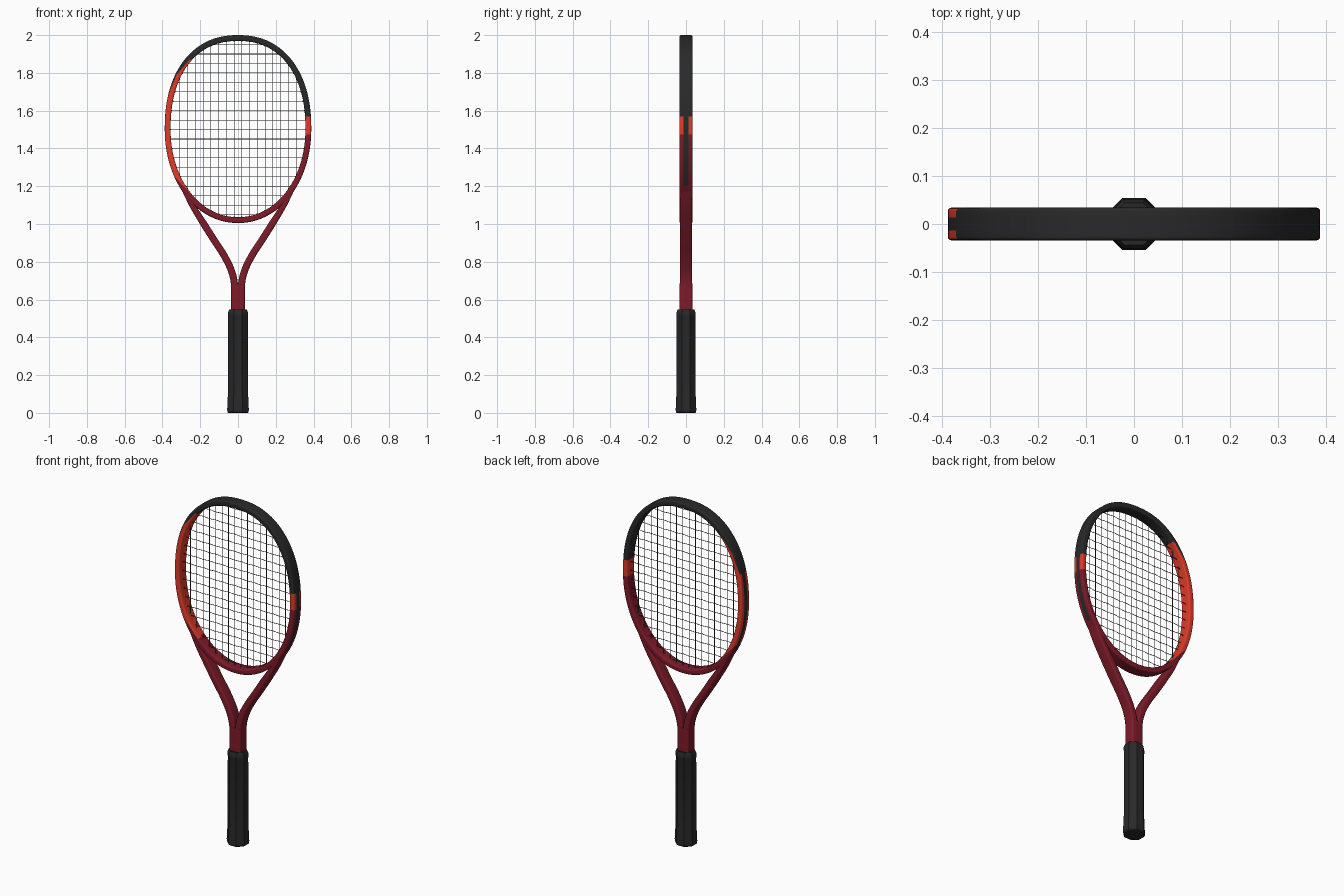
import bpy, bmesh, math
from mathutils import Vector

if "Cube" in bpy.data.objects:
    bpy.data.objects.remove(bpy.data.objects["Cube"])


def material(name, rgb):
    m = bpy.data.materials.new(name)
    m.use_nodes = True
    m.diffuse_color = (*rgb, 1)
    bsdf = m.node_tree.nodes["Principled BSDF"]
    bsdf.inputs["Base Color"].default_value = (*rgb, 1)
    bsdf.inputs["Roughness"].default_value = 0.6
    return m


BLACK = material("charcoal black", (0.022, 0.022, 0.022))
MAROON = material("dark red", (0.21, 0.011, 0.022))
ORANGE = material("orange red", (0.74, 0.045, 0.022))
STRING = material("string grey", (0.09, 0.09, 0.085))

# Head outline: centre height, half width and half height of the rim's middle line
ZC, A, B, HALF = 1.5025, 0.3725, 0.482, 0.0155
FULL_TOP, FULL_BOTTOM = 2.25, 2.05


def fullness(z):
    return FULL_TOP if z > ZC else FULL_BOTTOM


def half_width(z):
    p = fullness(z)
    return A * (1 - abs((z - ZC) / B) ** p) ** (1 / p)


def half_height(x, p):
    return B * (1 - abs(x / A) ** p) ** (1 / p)


def make_object(name, bm, mats, angle=35):
    bmesh.ops.recalc_face_normals(bm, faces=bm.faces)
    mesh = bpy.data.meshes.new(name)
    bm.to_mesh(mesh)
    bm.free()
    ob = bpy.data.objects.new(name, mesh)
    bpy.context.collection.objects.link(ob)
    for m in mats:
        mesh.materials.append(m)
    bpy.ops.object.select_all(action="DESELECT")
    ob.select_set(True)
    bpy.context.view_layer.objects.active = ob
    bpy.ops.object.shade_smooth_by_angle(angle=math.radians(angle))


def rounded_rect(w, d, r, steps=4):
    """Rounded rectangle, half sizes w and d, corner radius r."""
    pts = []
    for q, (sx, sy) in enumerate([(1, 1), (-1, 1), (-1, -1), (1, -1)]):
        for k in range(steps + 1):
            a = (q + k / steps) * math.pi / 2
            pts.append((sx * (w - r) + r * math.cos(a), sy * (d - r) + r * math.sin(a)))
    return pts


def loft(rings, closed=False):
    """Skin a list of equal point rings."""
    bm = bmesh.new()
    rows = [[bm.verts.new(p) for p in ring] for ring in rings]
    n = len(rows[0])
    pairs = list(zip(rows, rows[1:])) + ([(rows[-1], rows[0])] if closed else [])
    for r0, r1 in pairs:
        for j in range(n):
            k = (j + 1) % n
            bm.faces.new((r0[j], r0[k], r1[k], r1[j]))
    if not closed:
        bm.faces.new(rows[0])
        bm.faces.new(rows[-1])
    return bm


def sweep(path, profile, closed=False, widths=None):
    """Carry a profile along a path in the xz plane."""
    rings, n = [], len(path)
    for i, p in enumerate(path):
        a = path[(i - 1) % n] if closed else path[max(i - 1, 0)]
        b = path[(i + 1) % n] if closed else path[min(i + 1, n - 1)]
        t = (b - a).normalized()
        w = widths[i] if widths else 1
        rings.append([(p.x + u * w * t.y, v, p.y - u * w * t.x) for u, v in profile])
    return loft(rings, closed)


def smooth_path(pts, steps=8):
    """Catmull-Rom curve through 2D points."""
    pts = [Vector(p) for p in pts]
    ext = [2 * pts[0] - pts[1]] + pts + [2 * pts[-1] - pts[-2]]
    out = []
    for p0, p1, p2, p3 in zip(ext, ext[1:], ext[2:], ext[3:]):
        for k in range(steps):
            t = k / steps
            out.append(0.5 * (2 * p1 + (p2 - p0) * t + (2 * p0 - 5 * p1 + 4 * p2 - p3) * t * t
                              + (3 * p1 - p0 - 3 * p2 + p3) * t ** 3))
    return out + [pts[-1]]


# Head rim
path = []
for i in range(144):
    a = 2 * math.pi * i / 144
    c, s = math.cos(a), math.sin(a)
    e = 2 / fullness(ZC + s)
    path.append(Vector((math.copysign(A * abs(c) ** e, c), ZC + math.copysign(B * abs(s) ** e, s))))
bm = sweep(path, rounded_rect(HALF, 0.034, 0.007), closed=True)


def cut(co, no):
    bmesh.ops.bisect_plane(bm, geom=bm.verts[:] + bm.edges[:] + bm.faces[:],
                           plane_co=co, plane_no=no)


# Cut the paint borders into the rim, then colour by region
LOW, STRIP, BAND, TOP, TIP, SIDE = 1.145, 1.2, 1.475, 1.57, 1.872, 0.0135
for z in (LOW, STRIP, BAND, TOP, TIP):
    cut((0, 0, z), (0, 0, 1))
for y in (-SIDE, SIDE):
    cut((0, y, 0), (0, 1, 0))
# Slanted borders: lower end, then the two-part taper at the upper end
slants = [(Vector((-0.335, 0, 1.25)), Vector((0.11, 0, 0.103))),
          (Vector((-0.37, 0, 1.68)), Vector((0.11, 0, -0.045))),
          (Vector((-0.325, 0, 1.79)), Vector((0.082, 0, -0.07)))]
for co, no in slants:
    cut(co, no)

for f in bm.faces:
    c = f.calc_center_median()
    outside = abs(c.z - ZC) >= B or abs(c.x) > half_width(c.z)
    if c.x < 0:
        in_flash = LOW < c.z < TIP and all((c - co).dot(no) > 0 for co, no in slants)
        paint = 2 if in_flash else 1 if c.z < BAND else 0
    else:
        paint = 1 if c.z < BAND else 2 if c.z < TOP else 0
    if outside and abs(c.y) < SIDE and c.z > STRIP:
        paint = 0
    f.material_index = paint
make_object("head_rim", bm, [BLACK, MAROON, ORANGE])

# Throat arms, tapering into the rim
half = smooth_path([(0.018, 0.52), (0.018, 0.67), (0.036, 0.755), (0.075, 0.835),
                    (0.13, 0.92), (0.19, 1.015), (0.243, 1.10), (0.289, 1.19), (0.324, 1.27)])
for side, name in ((1, "left_throat_arm"), (-1, "right_throat_arm")):
    arm = [Vector((side * p.x, p.y)) for p in half]
    widths = [1 if p.y < 1.0 else max(0.55, 1 - 1.9 * (p.y - 1.0)) for p in half]
    make_object(name, sweep(arm, rounded_rect(0.0185, 0.033, 0.009), widths=widths), [MAROON])

# Solid neck below the fork
neck = [Vector((0, z)) for z in (0.5, 0.6, 0.685)]
make_object("neck", sweep(neck, rounded_rect(0.0365, 0.0335, 0.009)), [MAROON])

# Eight-sided grip with butt flare and top collar, slightly wider than deep
grip = [(0, 0.049), (0.006, 0.054), (0.02, 0.0545), (0.05, 0.053), (0.13, 0.050),
        (0.505, 0.0495), (0.512, 0.0515), (0.53, 0.051), (0.548, 0.044)]
rings = []
for z, apothem in grip:
    r = apothem / math.cos(math.pi / 8)
    angles = [(k + 0.5) * math.pi / 4 for k in range(8)]
    rings.append([(1.05 * r * math.cos(a), r * math.sin(a), z) for a in angles])
make_object("grip", loft(rings), [BLACK], angle=25)


# Strings and grommets as bevelled curves
def wires(name, lines, radius, mat):
    cu = bpy.data.curves.new(name, "CURVE")
    cu.dimensions = "3D"
    cu.bevel_depth, cu.bevel_resolution = radius, 1
    cu.use_fill_caps = True
    for line in lines:
        sp = cu.splines.new("POLY")
        sp.points.add(len(line) - 1)
        for pt, co in zip(sp.points, line):
            pt.co = (*co, 1)
    cu.materials.append(mat)
    ob = bpy.data.objects.new(name, cu)
    bpy.context.collection.objects.link(ob)


main_x = [(i - 7.5) * 0.041 for i in range(16)]
cross_z = [1.5 + (i - 9) * 0.05 for i in range(19)]
PEG = HALF + 0.0025
mains, crosses, grommets = [], [], []
for x in main_x:
    top, bottom = half_height(x, FULL_TOP), half_height(x, FULL_BOTTOM)
    mains.append([(x, 0, ZC - bottom), (x, 0, ZC + top)])
    grommets.append([(x, 0, ZC + top), (x, 0, ZC + top - PEG)])
    grommets.append([(x, 0, ZC - bottom), (x, 0, ZC - bottom + PEG)])
for j, z in enumerate(cross_z):
    h = half_width(z)
    weave = [(x, 0.0025 * (-1) ** (i + j), z) for i, x in enumerate(main_x) if abs(x) < h - 0.01]
    crosses.append([(-h, 0, z)] + weave + [(h, 0, z)])
    for s in (-1, 1):
        grommets.append([(s * h, 0, z), (s * (h - PEG), 0, z)])
wires("main_strings", mains, 0.0016, STRING)
wires("cross_strings", crosses, 0.0016, STRING)
wires("grommets", grommets, 0.0033, BLACK)
